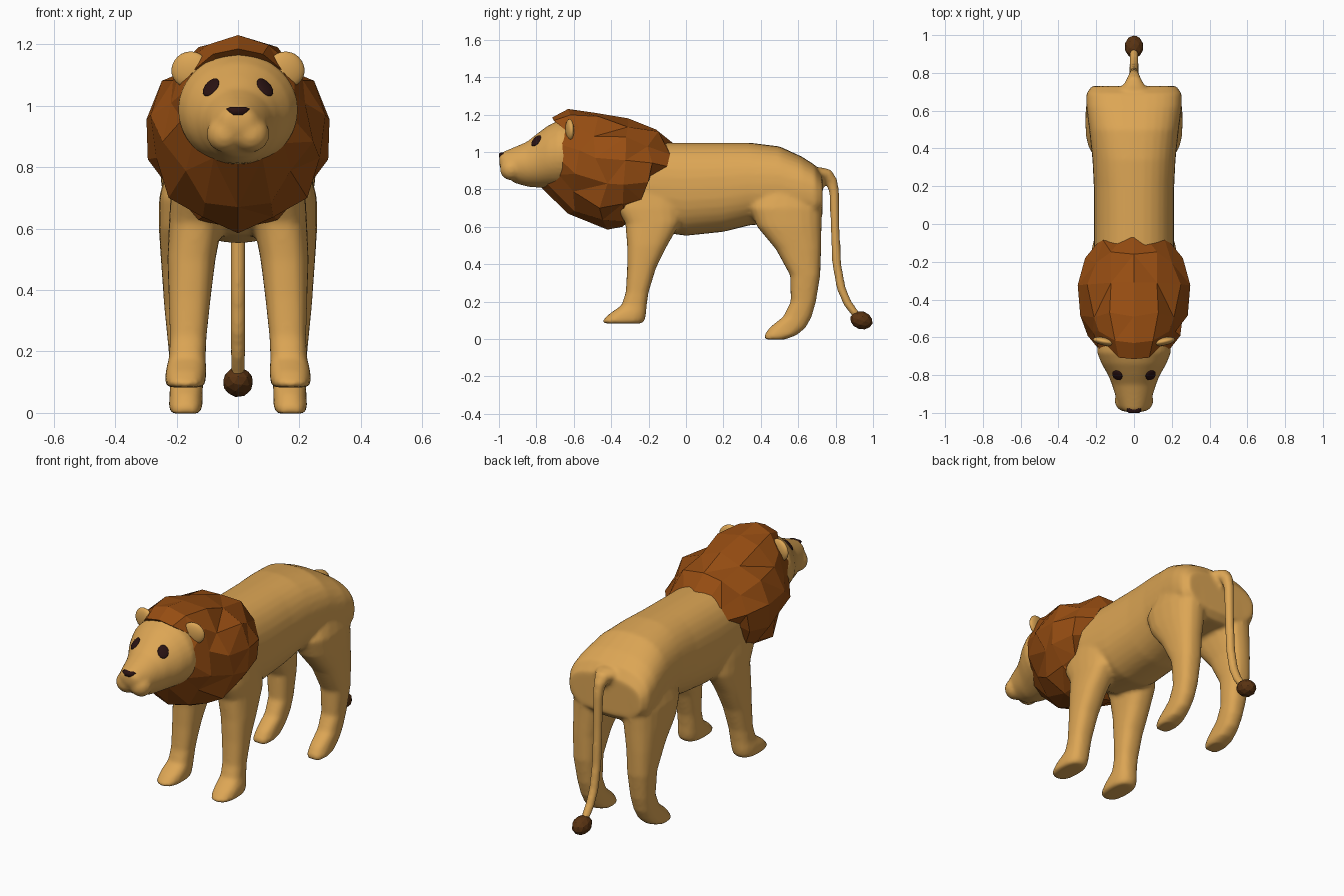
import bpy, bmesh, math, random
from mathutils import Vector, Matrix

if "Cube" in bpy.data.objects:
    bpy.data.objects.remove(bpy.data.objects["Cube"])

random.seed(4)


def mat(name, rgb):
    m = bpy.data.materials.new(name)
    m.diffuse_color = (*rgb, 1)
    m.use_nodes = True
    m.node_tree.nodes["Principled BSDF"].inputs["Base Color"].default_value = m.diffuse_color
    return m


TAN = mat("tan fur", (0.72, 0.38, 0.09))
BROWN = mat("mane brown", (0.31, 0.075, 0.006))
TUFT = mat("dark brown", (0.10, 0.033, 0.006))
DARK = mat("eye dark", (0.022, 0.006, 0.006))


def loft(bm, rings):
    """Closed skin over equal-sized rings of points."""
    vs = [[bm.verts.new(p) for p in r] for r in rings]
    n = len(vs[0])
    for a, b in zip(vs, vs[1:]):
        for k in range(n):
            bm.faces.new((a[k], a[(k + 1) % n], b[(k + 1) % n], b[k]))
    bm.faces.new(vs[0])
    bm.faces.new(vs[-1])


def oval(c, u, v, n, e=2.0):
    """Superellipse ring with half axes u and v."""
    pts = []
    for k in range(n):
        t = 2 * math.pi * k / n
        s, d = math.sin(t), math.cos(t)
        pts.append(c + u * math.copysign(abs(d) ** (2 / e), d)
                   + v * math.copysign(abs(s) ** (2 / e), s))
    return pts


def finish(name, bm, material, smooth=True):
    bmesh.ops.recalc_face_normals(bm, faces=bm.faces[:])
    for f in bm.faces:
        f.smooth = smooth
    me = bpy.data.meshes.new(name)
    bm.to_mesh(me)
    bm.free()
    ob = bpy.data.objects.new(name, me)
    me.materials.append(material)
    bpy.context.collection.objects.link(ob)
    return ob


# Head and torso: y, top, bottom, half width, squareness
torso = [(-0.998, .985, .925, .04, 2), (-.98, 1.0, .89, .065, 2), (-.92, 1.025, .835, .095, 2),
         (-.85, 1.055, .815, .117, 2), (-.80, 1.095, .81, .137, 2), (-.74, 1.14, .808, .172, 2),
         (-.68, 1.17, .805, .196, 2), (-.58, 1.17, .80, .19, 2), (-.45, 1.1, .74, .17, 2),
         (-.34, 1.05, .66, .19, 2.2), (-.2, 1.05, .58, .21, 2.3), (0, 1.05, .552, .213, 2.3),
         (.2, 1.05, .573, .213, 2.3), (.34, 1.05, .608, .22, 2.3), (.5, 1.03, .62, .237, 2.4),
         (.62, .975, .62, .253, 2.5), (.69, .93, .62, .253, 2.6), (.73, .87, .66, .225, 2.6)]
bm = bmesh.new()
loft(bm, [oval(Vector((0, y, (t + b) / 2)), Vector((w, 0, 0)), Vector((0, 0, (t - b) / 2)), 32, e)
          for y, t, b, w, e in torso])

# Legs: z, front y, back y, inner x, outer x
front_leg = [(.80, -.38, -.02, .04, .205), (.70, -.375, -.02, .045, .22), (.62, -.325, -.03, .05, .225),
             (.5, -.315, -.10, .073, .23), (.38, -.315, -.16, .088, .226), (.25, -.322, -.20, .102, .222),
             (.18, -.345, -.21, .105, .225), (.135, -.41, -.213, .103, .236),
             (.10, -.445, -.22, .105, .238), (.083, -.44, -.235, .115, .228)]
back_leg = [(.85, .42, .72, .05, .22), (.7, .34, .728, .05, .257), (.6, .38, .725, .06, .258),
            (.48, .48, .723, .087, .25), (.34, .557, .718, .1, .24), (.2, .56, .695, .108, .226),
            (.12, .52, .672, .112, .222), (.06, .445, .64, .115, .223),
            (.02, .418, .59, .115, .226), (-.002, .42, .53, .125, .218)]
for side in (1, -1):
    for leg in (front_leg, back_leg):
        loft(bm, [oval(Vector((side * (x0 + x1) / 2, (y0 + y1) / 2, z)),
                       Vector(((x1 - x0) / 2, 0, 0)), Vector((0, (y1 - y0) / 2, 0)), 20, 2.5)
                  for z, y0, y1, x0, x1 in leg])
    # Muzzle lobes
    bmesh.ops.create_uvsphere(bm, u_segments=20, v_segments=12, radius=.06,
                              matrix=Matrix.Translation((side * .043, -.935, .908)))

# Tail: y, z, radius
tail = [(.66, .87, .085), (.72, .88, .07), (.755, .872, .045), (.78, .84, .032), (.793, .78, .027),
        (.797, .6, .025), (.806, .4, .025), (.83, .27, .025), (.865, .19, .024), (.92, .115, .022)]
rings = []
for i, (y, z, r) in enumerate(tail):
    a, b = tail[max(i - 1, 0)], tail[min(i + 1, len(tail) - 1)]
    d = Vector((0, b[0] - a[0], b[1] - a[1])).normalized()
    rings.append(oval(Vector((0, y, z)), Vector((r, 0, 0)),
                      d.cross(Vector((1, 0, 0))) * min(r, .04), 14))
loft(bm, rings)

# Fuse into one smooth body
body = finish("body", bm, TAN)
bpy.context.view_layer.objects.active = body
m = body.modifiers.new("fuse", 'REMESH')
m.mode, m.voxel_size, m.use_smooth_shade = 'VOXEL', .011, True
m = body.modifiers.new("soften", 'SMOOTH')
m.factor, m.iterations = .5, 6
for m in list(body.modifiers):
    bpy.ops.object.modifier_apply(modifier=m.name)

# Faceted mane: top (y, z), bottom (y, z), half width, backward bow at the sides
mane = [(-.60, 1.10, -.60, .88, .10, 0), (-.715, 1.185, -.775, .81, .185, .08),
        (-.63, 1.23, -.63, .67, .235, .06), (-.49, 1.21, -.42, .585, .285, .0),
        (-.31, 1.18, -.34, .60, .30, 0), (-.16, 1.12, -.27, .66, .265, 0),
        (-.06, 1.04, -.23, .74, .20, 0), (-.16, .98, -.25, .80, .12, 0)]
N = 14
rings = []
for i, (yt, zt, yb, zb, w, bow) in enumerate(mane):
    c = Vector((0, (yt + yb) / 2, (zt + zb) / 2))
    u = Vector((0, (yt - yb) / 2, (zt - zb) / 2))
    jit = [(random.uniform(-.05, .05), random.uniform(-.03, .03)) for _ in range(N)]
    pts = oval(c, u, Vector((w, 0, 0)), N)
    for k, p in enumerate(pts):
        p.y += bow * abs(p.x) / w
        j = min(k, N - k)
        if 1 <= i <= 6 and 0 < j < N // 2:
            s = (.35 if i == 1 else 1)
            pts[k] = c + (p - c) * (1 + s * (jit[j][0] + .03 * (-1) ** (i + j)))
            pts[k].y += jit[j][1]
    rings.append(pts)
bm = bmesh.new()
loft(bm, rings)
bmesh.ops.triangulate(bm, faces=[f for f in bm.faces if random.random() < .5])
finish("mane", bm, BROWN, False)


def blob(name, material, loc, size, rot=Matrix.Identity(4), smooth=True, sub=3):
    bm = bmesh.new()
    bmesh.ops.create_icosphere(bm, subdivisions=sub, radius=1, matrix=Matrix.Translation(loc)
                               @ rot @ Matrix.Diagonal((*size, 1)))
    return finish(name, bm, material, smooth)


# Tail tuft
blob("tail_tuft", TUFT, (0, .938, .1), (.05, .062, .048), Matrix.Rotation(-.3, 4, 'X'), False, 2)

# Ears and eyes, mirrored; eyes lie flat on the face
for side, label in ((1, "left"), (-1, "right")):
    blob(label + "_ear", TAN, (side * .157, -.622, 1.118), (.062, .021, .058),
         Matrix.Rotation(side * .2, 4, 'Z') @ Matrix.Rotation(side * .5, 4, 'Y'))
    hit, p, nrm, _ = body.ray_cast(Vector((side * .088, -2, 1.06)), Vector((0, 1, 0)))
    if hit:
        blob(label + "_eye", DARK, p, (.029, .036, .009), nrm.to_track_quat('Z', 'Y').to_matrix().to_4x4())

# Nose: rounded triangle wedge
bm = bmesh.new()
loft(bm, [[Vector((x * s, y, .982 + z * s)) for x, z in
           ((-.038, .008), (-.025, .014), (.025, .014), (.038, .008), (.018, -.014), (-.018, -.014))]
          for y, s in ((-1.0, .75), (-.992, 1), (-.95, 1))])
finish("nose", bm, DARK)
